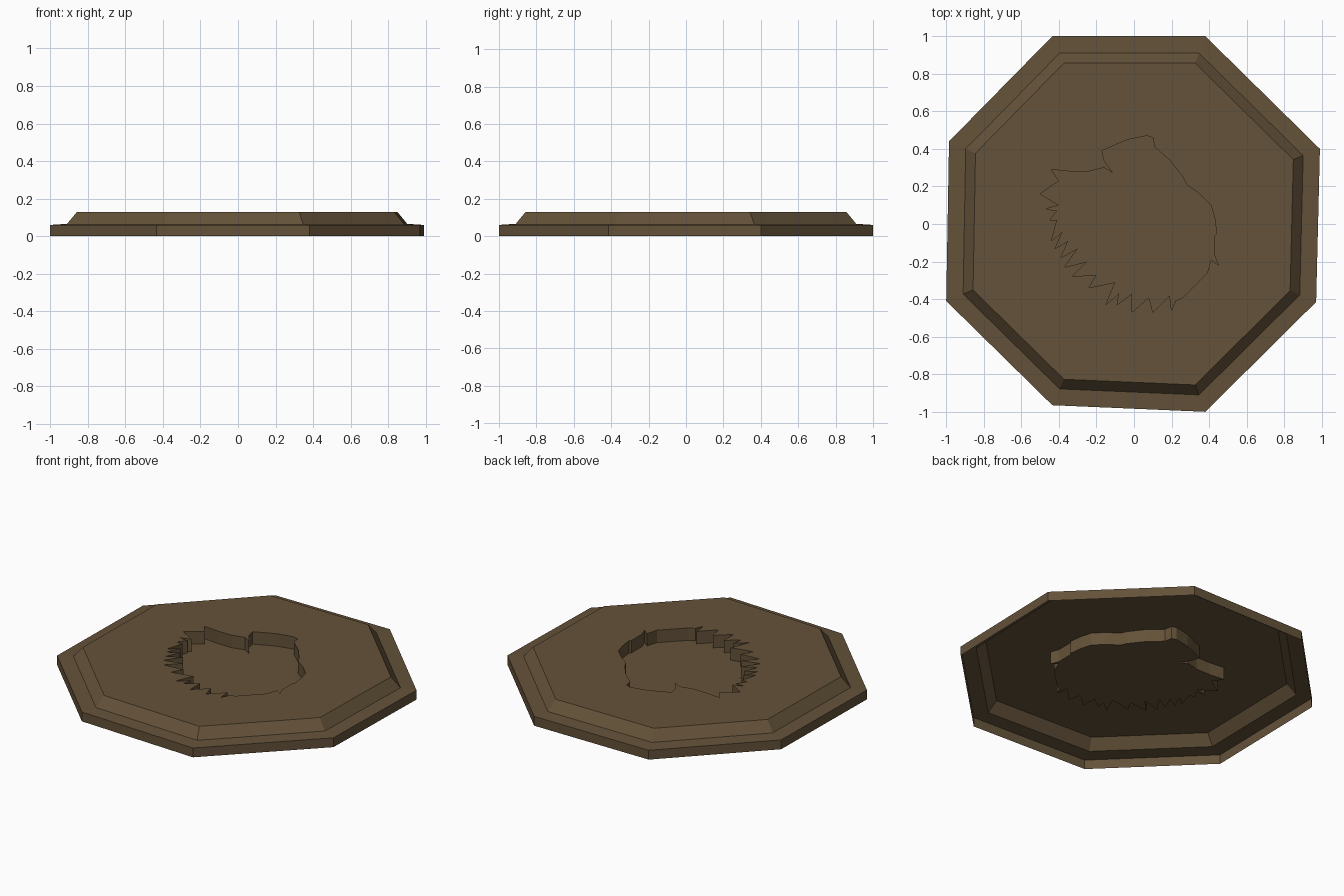
import bpy
from mathutils import Vector
from mathutils.geometry import tessellate_polygon

if "Cube" in bpy.data.objects:
    bpy.data.objects.remove(bpy.data.objects["Cube"])

# One brown for the whole model
brown = bpy.data.materials.new("dark brown")
brown.diffuse_color = (0.127, 0.084, 0.041, 1.0)
brown.use_nodes = True
brown.node_tree.nodes["Principled BSDF"].inputs["Base Color"].default_value = brown.diffuse_color

# Slightly uneven octagon, counter-clockwise
OCTAGON = [(-0.435, 1.0), (-0.985, 0.44), (-1.0, -0.41), (-0.435, -0.965),
           (0.38, -1.0), (0.97, -0.415), (0.99, 0.40), (0.38, 1.0)]

# Jagged outline of the sunken shape, clockwise, in hundredths
OUTLINE = [(7, 47), (10, 46), (11, 41), (19, 34), (26, 25), (28, 21), (35, 16),
           (41, 10), (43, 3), (44, -5), (43, -6), (43, -17), (45, -22), (41, -19),
           (39, -26), (33, -32), (26, -39), (22, -41), (20, -46), (19, -38),
           (10, -47), (8, -39), (-1, -47), (-1, -37), (-9, -43), (-8, -37),
           (-15, -43), (-10, -31), (-24, -34), (-20, -27), (-33, -28), (-25, -20),
           (-37, -23), (-30, -13), (-39, -18), (-35, -9), (-42, -13), (-38, -4),
           (-44, -9), (-41, 2), (-45, 2), (-41, 7), (-47, 8), (-40, 10),
           (-50, 16), (-40, 23), (-44, 29), (-34, 28), (-24, 28), (-16, 30),
           (-11, 27), (-16, 34), (-17, 39), (-8, 43), (-3, 45)]

# (scale, height) of each octagon ring: rim, ledge, sloped shoulder
RINGS = [(1.0, 0.0), (1.0, 0.06), (0.91, 0.066), (0.857, 0.13)]
TOP, FLOOR = 0.13, 0.05


def band(start_a, start_b, n):
    """Quads joining two rings of n points."""
    return [(start_a + i, start_a + (i + 1) % n,
             start_b + (i + 1) % n, start_b + i) for i in range(n)]


def cap(loops, start):
    """Upward-facing triangles filling the first loop minus the others."""
    pts = [p for loop in loops for p in loop]
    tris = []
    for a, b, c in tessellate_polygon(loops):
        if (pts[b] - pts[a]).cross(pts[c] - pts[a]).z < 0:
            b, c = c, b
        tris.append((start + a, start + b, start + c))
    return tris


def add_part(name, verts, faces):
    mesh = bpy.data.meshes.new(name)
    mesh.from_pydata(verts, [], faces)
    mesh.materials.append(brown)
    mesh.update()
    obj = bpy.data.objects.new(name, mesh)
    bpy.context.collection.objects.link(obj)
    return obj


hole_top = [Vector((x / 100, y / 100, TOP)) for x, y in OUTLINE]
hole_floor = [Vector((p.x, p.y, FLOOR)) for p in hole_top]

# Octagonal plate: open-bottomed shell with a hole in its top
rings = [[Vector((x * s, y * s, z)) for x, y in OCTAGON] for s, z in RINGS]
plate_verts = [p for ring in rings for p in ring] + hole_top
plate_faces = []
for r in range(len(RINGS) - 1):
    plate_faces += band(8 * r, 8 * (r + 1), 8)
plate_faces += cap([rings[-1], hole_top], 8 * (len(RINGS) - 1))
add_part("octagonal_plate", plate_verts, plate_faces)

# Sunken pocket: inward-facing walls and a flat floor
n = len(OUTLINE)
add_part("sunken_pocket", hole_floor + hole_top,
         band(0, n, n) + cap([hole_floor], 0))
